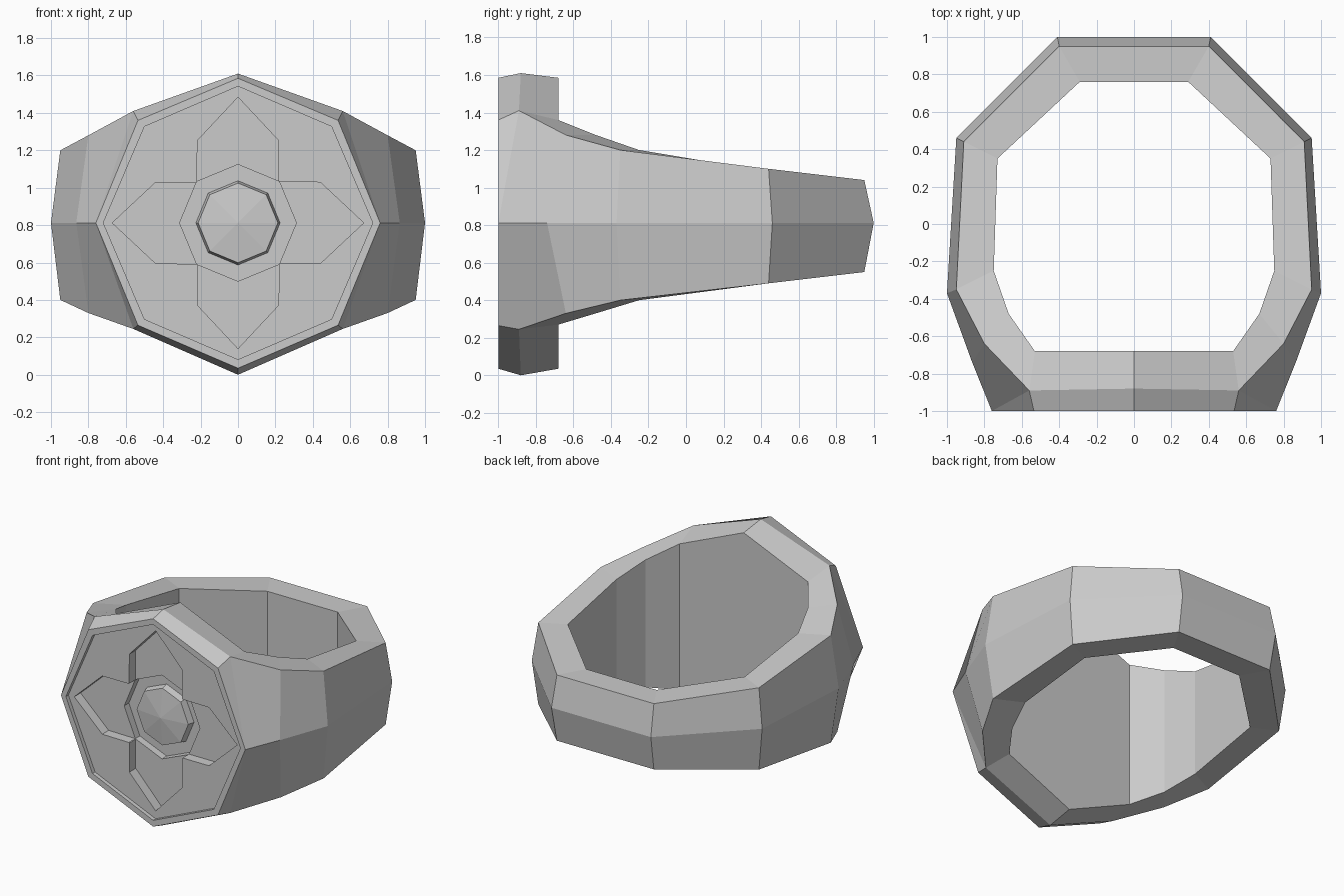
import bpy, bmesh
from math import cos, sin, pi
from mathutils import Matrix

if "Cube" in bpy.data.objects:
    bpy.data.objects.remove(bpy.data.objects["Cube"])

MID = 0.812   # height of the ring's mid line


def make_object(name, bm):
    bmesh.ops.recalc_face_normals(bm, faces=bm.faces[:])
    mesh = bpy.data.meshes.new(name)
    bm.to_mesh(mesh)
    bm.free()
    ob = bpy.data.objects.new(name, mesh)
    bpy.context.collection.objects.link(ob)
    return ob


def prism(name, outline, y0, y1):
    """Outline is (x, z about MID), extruded along y."""
    bm = bmesh.new()
    a = [bm.verts.new((x, y0, MID + z)) for x, z in outline]
    b = [bm.verts.new((x, y1, MID + z)) for x, z in outline]
    bm.faces.new(a)
    bm.faces.new(b)
    for i in range(len(a)):
        j = (i + 1) % len(a)
        bm.faces.new((a[i], a[j], b[j], b[i]))
    return make_object(name, bm)


def octagon(r):
    return [(r * cos(i * pi / 4), r * sin(i * pi / 4)) for i in range(8)]


# Band: stations from back centre to front centre
# inner x,y | outer edge x,y | mid ridge x,y | top z, bottom z
stations = [
    ((0, .76), (0, .95), (0, 1.0), 1.04, .55),
    ((.29, .76), (.40, .95), (.41, 1.0), 1.04, .55),
    ((.73, .35), (.91, .44), (.95, .46), 1.10, .49),
    ((.75, -.25), (.95, -.35), (1.0, -.37), 1.20, .40),
    ((.67, -.48), (.80, -.64), (.865, -.74), 1.28, .33),
]
bm = bmesh.new()
V = bm.verts.new
rows = []
for (ix, iy), (ox, oy), (mx, my), zt, zb in stations:
    rows.append([V((ix, iy, zt)), V((ox, oy, zt)), V((mx, my, MID)),
                 V((ox, oy, zb)), V((ix, iy, zb))])
rows.append([V((.53, -.68, 1.36)), V((.56, -.89, 1.41)), V((.76, -1, MID)),
             V((.56, -.89, .245)), V((.53, -.68, .27))])
for r, s in zip(rows, rows[1:]):
    for i in range(5):
        j = (i + 1) % 5
        bm.faces.new((r[i], r[j], s[j], s[i]))

# Signet head at the front of the band
e_it, e_ot, e_m, e_ob, e_ib = rows[-1]
e_ft, e_fb = V((.535, -1, 1.36)), V((.535, -1, .265))
f_it, f_ot, f_ft = V((0, -.68, 1.585)), V((0, -.88, 1.61)), V((0, -1, 1.585))
f_ib, f_ob, f_fb = V((0, -.68, .035)), V((0, -.88, 0)), V((0, -1, .035))
for f in ((e_ot, e_ft, e_m), (e_ob, e_fb, e_m),
          (e_it, e_ot, f_ot, f_it), (e_ib, e_ob, f_ob, f_ib),
          (e_ot, f_ot, f_ft, e_ft), (e_ob, f_ob, f_fb, e_fb),
          (e_it, f_it, f_ib, e_ib),
          (f_ft, e_ft, e_m, e_fb, f_fb)):
    bm.faces.new(f)

# Mirror to the other side
bmesh.ops.mirror(bm, geom=bm.verts[:] + bm.edges[:] + bm.faces[:],
                 matrix=Matrix.Identity(4), merge_dist=.001, axis='X')
bmesh.ops.remove_doubles(bm, verts=bm.verts[:], dist=.001)
ring = make_object("signet_ring", bm)

# Engraving cutters: face recess, four-petal flower, centre pit
recess = [(0, .73), (.5, .515), (.72, 0), (.5, -.515),
          (0, -.73), (-.5, -.515), (-.72, 0), (-.5, .515)]
flower = []
for k in range(4):
    c, s = cos(k * pi / 2), sin(k * pi / 2)
    for x, z in ((.217, .22), (.217, .44), (0, .672), (-.217, .44)):
        flower.append((x * c - z * s, x * s + z * c))
cutters = [prism("recess_cutter", recess, -1.2, -.97),
           prism("flower_cutter", flower, -1.2, -.895),
           prism("pit_cutter", octagon(.312), -1.2, -.84)]
bpy.context.view_layer.objects.active = ring
for cutter in cutters:
    mod = ring.modifiers.new(cutter.name, 'BOOLEAN')
    mod.operation = 'DIFFERENCE'
    mod.solver = 'EXACT'
    mod.object = cutter
    bpy.ops.object.modifier_apply(modifier=mod.name)
    bpy.data.objects.remove(cutter)

# Faceted stone in the centre of the flower
bm = bmesh.new()
base = [V0 for V0 in (bm.verts.new((x, -.82, MID + z)) for x, z in octagon(.23))]
top = [bm.verts.new((x, -.89, MID + z)) for x, z in octagon(.213)]
tip = bm.verts.new((0, -.915, MID))
bm.faces.new(base)
for i in range(8):
    j = (i + 1) % 8
    bm.faces.new((base[i], base[j], top[j], top[i]))
    bm.faces.new((top[i], top[j], tip))
make_object("centre_stone", bm)
